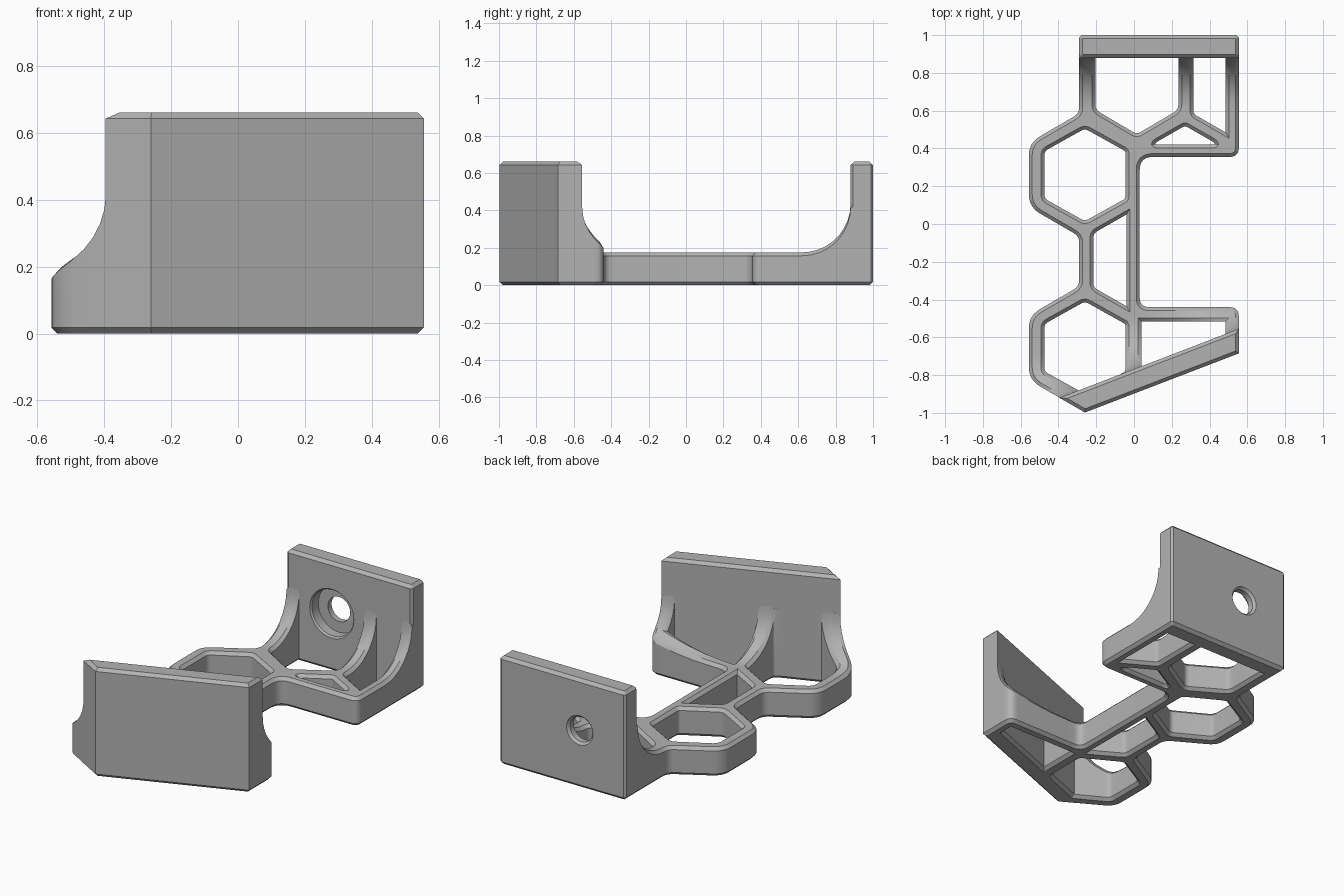
import bpy, bmesh, math
from mathutils import Vector

if "Cube" in bpy.data.objects:
    bpy.data.objects.remove(bpy.data.objects["Cube"], do_unlink=True)

BASE = 0.175      # height of the flat lattice
TOP = 0.66        # height of the plates
CHAMFER = 0.018
FILLET = 0.26     # radius where the ribs climb the plates

grey = bpy.data.materials.new("grey plastic")
grey.use_nodes = True
grey.diffuse_color = (0.45, 0.45, 0.45, 1)
grey.node_tree.nodes["Principled BSDF"].inputs["Base Color"].default_value = grey.diffuse_color


def rounded(corners, steps=6):
    """Polygon from (x, y, radius) corners, each softened by its radius."""
    points = []
    for i, (x, y, radius) in enumerate(corners):
        p = Vector((x, y))
        if not radius:
            points.append(p)
            continue
        before = (Vector(corners[i - 1][:2]) - p).normalized()
        after = (Vector(corners[(i + 1) % len(corners)][:2]) - p).normalized()
        reach = radius / math.tan(before.angle(after) / 2)
        a, b = p + before * reach, p + after * reach
        for k in range(steps + 1):
            t = k / steps
            points.append(a * (1 - t) ** 2 + p * 2 * t * (1 - t) + b * t * t)
    return points


def wind(points, anticlockwise):
    area = sum(points[i - 1].cross(p) for i, p in enumerate(points))
    return points if (area > 0) == anticlockwise else points[::-1]


def inset(points, width):
    """Move a contour into the material, which lies on its left."""
    result = []
    for i, p in enumerate(points):
        u = (p - points[i - 1]).normalized()
        v = (points[(i + 1) % len(points)] - p).normalized()
        m, n = Vector((-u.y, u.x)), Vector((-v.y, v.x))
        result.append(p + (m + n) * width / (1 + m.dot(n)))
    return result


def prism(outline, holes, height, chamfer):
    """Extruded plate with holes, chamfered along top and bottom."""
    bm = bmesh.new()
    caps = ([], [])
    contours = [wind(outline, True)] + [wind(h, False) for h in holes]
    for contour in contours:
        small = inset(contour, chamfer)
        levels = [(small, 0), (contour, chamfer),
                  (contour, height - chamfer), (small, height)]
        rings = [[bm.verts.new((p.x, p.y, z)) for p in ring] for ring, z in levels]
        for low, high in zip(rings, rings[1:]):
            for i in range(len(low)):
                bm.faces.new((low[i - 1], low[i], high[i], high[i - 1]))
        for cap, ring in zip(caps, (rings[0], rings[-1])):
            cap.extend(bm.edges.get((ring[i - 1], ring[i])) for i in range(len(ring)))
    for cap, z in zip(caps, (-1, 1)):
        bmesh.ops.triangle_fill(bm, use_beauty=True, edges=cap, normal=(0, 0, z))
    return bm


def make(name, bm):
    bmesh.ops.recalc_face_normals(bm, faces=bm.faces[:])
    mesh = bpy.data.meshes.new(name)
    bm.to_mesh(mesh)
    bm.free()
    obj = bpy.data.objects.new(name, mesh)
    bpy.context.collection.objects.link(obj)
    mesh.materials.append(grey)
    return obj


def activate(obj):
    bpy.ops.object.select_all(action='DESELECT')
    obj.select_set(True)
    bpy.context.view_layer.objects.active = obj


def hexagon(cx, cy):
    half, side, tip = 0.215, 0.125, 0.245
    return [(cx, cy + tip, 0.04), (cx + half, cy + side, 0.02), (cx + half, cy - side, 0.02),
            (cx, cy - tip, 0.04), (cx - half, cy - side, 0.04), (cx - half, cy + side, 0.04)]


# Lattice base: outer contour, open towards the back plate
outline = [
    (-0.29, 0.95, 0), (-0.29, 0.585, 0.06),
    (-0.557, 0.43, 0.12), (-0.557, 0.09, 0.12),
    (-0.29, -0.065, 0.06), (-0.29, -0.33, 0.06),
    (-0.557, -0.485, 0.12), (-0.557, -0.825, 0.12),
    (-0.277, -0.988, 0), (0.555, -0.66, 0),
    (0.555, -0.44, 0.05), (0.03, -0.44, 0.05),
    (0.03, 0.355, 0.07), (0.555, 0.355, 0.05),
    (0.555, 0.95, 0), (0.235, 0.95, 0),
    (0.235, 0.605, 0.05), (0.015, 0.475, 0.04),
    (-0.205, 0.605, 0.05), (-0.205, 0.95, 0)]
holes = [
    hexagon(-0.26, 0.26),
    hexagon(-0.26, -0.655),
    # middle gap beside the spine
    [(-0.04, 0.05, 0), (-0.215, -0.05, 0.04), (-0.215, -0.335, 0.04), (-0.04, -0.435, 0)],
    # small triangle
    [(0.27, 0.52, 0.02), (0.095, 0.42, 0.01), (0.445, 0.42, 0.01)],
    # gap at the back right
    [(0.315, 0.9, 0), (0.315, 0.583, 0.03), (0.485, 0.485, 0), (0.485, 0.9, 0)],
    # gap behind the angled plate
    [(0.04, -0.515, 0), (0.485, -0.515, 0), (0.485, -0.62, 0), (0.04, -0.79, 0)]]
bm = prism(rounded(outline), [rounded(h) for h in holes], BASE, CHAMFER)

# Ribs sweep up to meet both plates
walls = [(Vector((0, 0.88, 0)), Vector((0, -1, 0))),
         (Vector((0.555, -0.555, 0)), Vector((-0.313, 0.815, 0)).normalized())]
SEGMENTS = 9
for spot, normal in walls:
    for k in range(SEGMENTS + 1):
        d = FILLET * (1 - math.sin(k / SEGMENTS * math.pi / 2))
        bmesh.ops.bisect_plane(bm, geom=bm.verts[:] + bm.edges[:] + bm.faces[:], dist=1e-5,
                               plane_co=spot + normal * d, plane_no=normal)
for v in bm.verts:
    if v.co.z > BASE / 2:
        flat = Vector((v.co.x, v.co.y, 0))
        lift = 0
        for spot, normal in walls:
            run = min(max(FILLET - (flat - spot).dot(normal), 0), FILLET)
            lift = max(lift, FILLET - math.sqrt(FILLET ** 2 - run ** 2))
        v.co.z += lift
lattice = make("lattice_base", bm)

# Upright plates
back = [(-0.29, 0.88), (0.555, 0.88), (0.555, 1), (-0.29, 1)]
front = [(-0.26, -0.998), (0.555, -0.685), (0.555, -0.555), (-0.395, -0.92)]
back_plate = make("back_plate", prism(
    rounded([(x, y, 0.012) for x, y in back], 1), [], TOP, CHAMFER))
front_plate = make("front_plate", prism(
    [Vector(p) for p in front], [], TOP, CHAMFER))

# Counterbored screw hole through the back plate
bm = bmesh.new()
rings = []
for y, radius in [(0.87, 0.157), (0.89, 0.14), (0.95, 0.14), (0.95, 0.075),
                  (0.985, 0.075), (1.01, 0.098)]:
    ring = []
    for k in range(40):
        a = math.tau * k / 40
        ring.append(bm.verts.new((0.015 + radius * math.cos(a), y, 0.35 + radius * math.sin(a))))
    rings.append(ring)
for low, high in zip(rings, rings[1:]):
    for i in range(len(low)):
        bm.faces.new((low[i - 1], low[i], high[i], high[i - 1]))
bm.faces.new(rings[0])
bm.faces.new(rings[-1])
cutter = make("screw_hole_cutter", bm)
cutter.hide_render = True
cut = back_plate.modifiers.new("screw hole", 'BOOLEAN')
cut.operation = 'DIFFERENCE'
cut.solver = 'EXACT'
cut.object = cutter
activate(back_plate)
bpy.ops.object.modifier_apply(modifier=cut.name)
bpy.data.objects.remove(cutter, do_unlink=True)

# Smooth curves, crisp chamfers
for obj in (lattice, back_plate, front_plate):
    activate(obj)
    bpy.ops.object.shade_smooth_by_angle(angle=math.radians(30))
